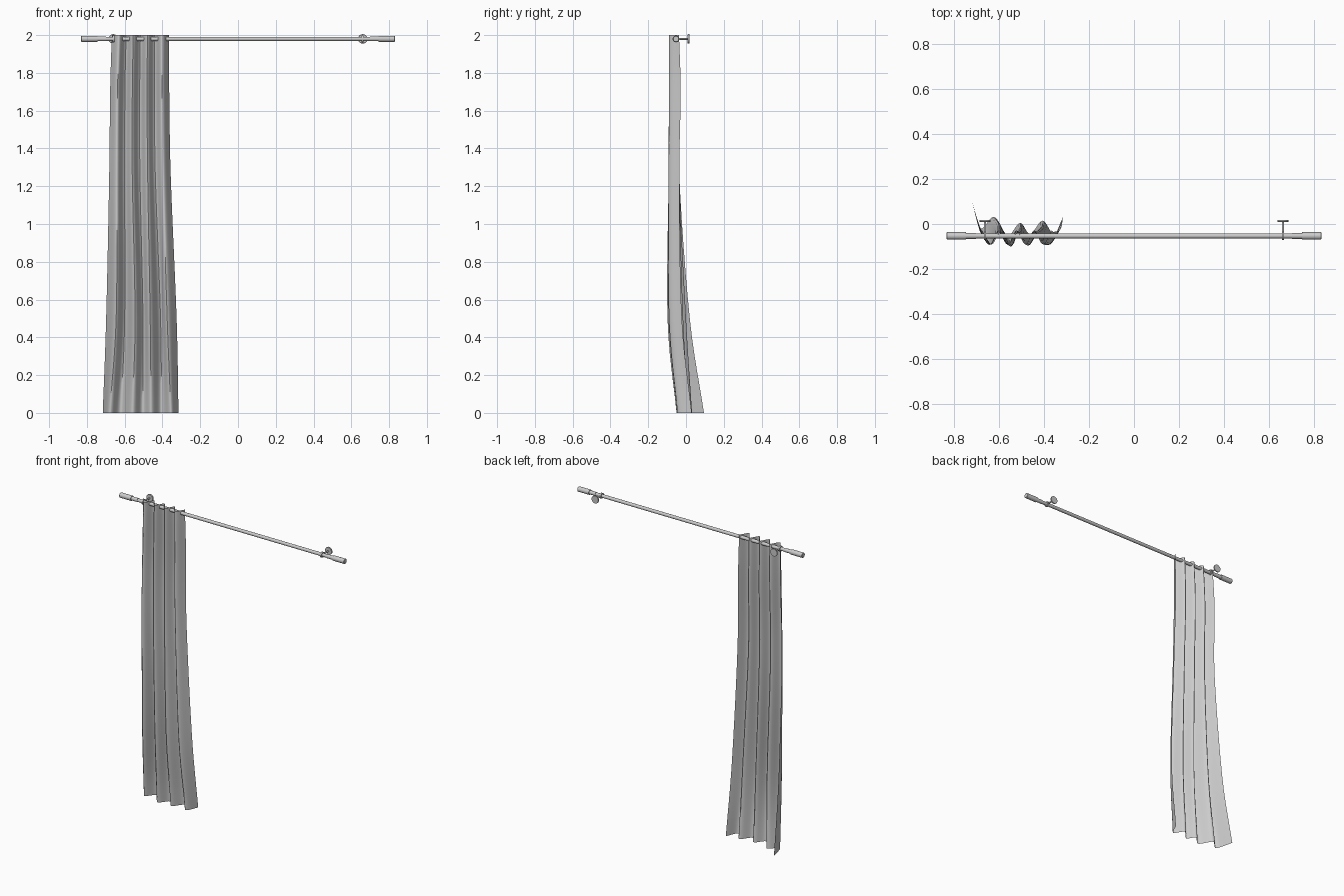
import bpy, bmesh, math
from mathutils import Vector, Matrix

if "Cube" in bpy.data.objects:
    bpy.data.objects.remove(bpy.data.objects["Cube"])

ROD_Y, ROD_Z = -0.053, 1.98


def finish(bm, name, angle):
    me = bpy.data.meshes.new(name)
    bm.to_mesh(me)
    bm.free()
    ob = bpy.data.objects.new(name, me)
    bpy.context.collection.objects.link(ob)
    bpy.ops.object.select_all(action='DESELECT')
    ob.select_set(True)
    bpy.context.view_layer.objects.active = ob
    bpy.ops.object.shade_smooth_by_angle(angle=math.radians(angle))
    return ob


def lathe(name, profile, origin, axis, n=24, closed=False):
    """Spin (distance along axis, radius) pairs around an axis."""
    bm = bmesh.new()
    rot = Vector((0, 0, 1)).rotation_difference(Vector(axis)).to_matrix()
    rings = []
    for d, r in profile:
        rings.append([bm.verts.new(Vector(origin) + rot @ Vector(
            (r * math.cos(2 * math.pi * i / n), r * math.sin(2 * math.pi * i / n), d)))
            for i in range(n)])
    pairs = list(zip(rings, rings[1:]))
    if closed:
        pairs.append((rings[-1], rings[0]))
    for a, b in pairs:
        for i in range(n):
            j = (i + 1) % n
            bm.faces.new((a[i], a[j], b[j], b[i]))
    if not closed:
        bm.faces.new(rings[0][::-1])
        bm.faces.new(rings[-1])
    bmesh.ops.recalc_face_normals(bm, faces=bm.faces)
    return finish(bm, name, 35)


def spline(pts, t):
    """Catmull-Rom through pts, t in 0..len-1."""
    i = min(int(t), len(pts) - 2)
    u = t - i
    p1, p2 = pts[i], pts[i + 1]
    p0 = pts[i - 1] if i else 2 * p1 - p2
    p3 = pts[i + 2] if i + 2 < len(pts) else 2 * p2 - p1
    return 0.5 * (2 * p1 + (p2 - p0) * u + (2 * p0 - 5 * p1 + 4 * p2 - p3) * u * u
                  + (3 * p1 - p0 - 3 * p2 + p3) * u ** 3)


# Rod
lathe("rod", [(-0.76, 0.011), (0.76, 0.011)], (0, ROD_Y, ROD_Z), (1, 0, 0))

# Finials and brackets at both ends
for s, side in ((-1, "left"), (1, "right")):
    lathe("finial_" + side,
          [(0.70, 0.0125), (0.745, 0.0125), (0.745, 0.0165), (0.828, 0.0165), (0.83, 0.0145)],
          (0, ROD_Y, ROD_Z), (s, 0, 0))
    x = s * 0.66
    lathe("wall_plate_" + side, [(0.009, 0.023), (0.011, 0.025), (0.018, 0.025)],
          (x, 0, ROD_Z), (0, 1, 0))
    lathe("bracket_stem_" + side, [(-0.038, 0.005), (0.012, 0.005)],
          (x, 0, ROD_Z), (0, 1, 0), 12)
    lathe("bracket_ring_" + side,
          [(-0.005, 0.0105), (-0.005, 0.018), (0.005, 0.018), (0.005, 0.0105)],
          (x, ROD_Y, ROD_Z), (1, 0, 0), closed=True)


# Curtain: nine fold points (5 back, 4 front) at a few heights
def even(x0, x1, back, front):
    return [(x0 + (x1 - x0) * i / 8, front if i % 2 else back) for i in range(9)]


levels = [
    (0.0, [(-.716, .095), (-.68, -.02), (-.62, .032), (-.56, -.05), (-.505, .005),
           (-.46, -.045), (-.405, .015), (-.355, -.045), (-.315, .03)]),
    (0.5, [(-.698, .02), (-.645, -.085), (-.60, .0), (-.545, -.098), (-.503, -.02),
           (-.465, -.093), (-.41, -.015), (-.375, -.09), (-.325, -.022)]),
    (1.25, even(-.682, -.356, -.035, -.092)),
    (1.7, even(-.677, -.364, -.028, -.09)),
    (2.0, even(-.668, -.366, -.037, -.09)),
]
keys = [[Vector((x, y, z)) for x, y in pts] for z, pts in levels]
ROWS, COLS = 24, 48
bm = bmesh.new()
grid = []
for r in range(ROWS + 1):
    t = r * (len(keys) - 1) / ROWS
    folds = [spline([k[i] for k in keys], t) for i in range(9)]
    grid.append([bm.verts.new(spline(folds, c * 8 / COLS)) for c in range(COLS + 1)])
for a, b in zip(grid, grid[1:]):
    for c in range(COLS):
        bm.faces.new((a[c], a[c + 1], b[c + 1], b[c]))
finish(bm, "curtain", 60)
